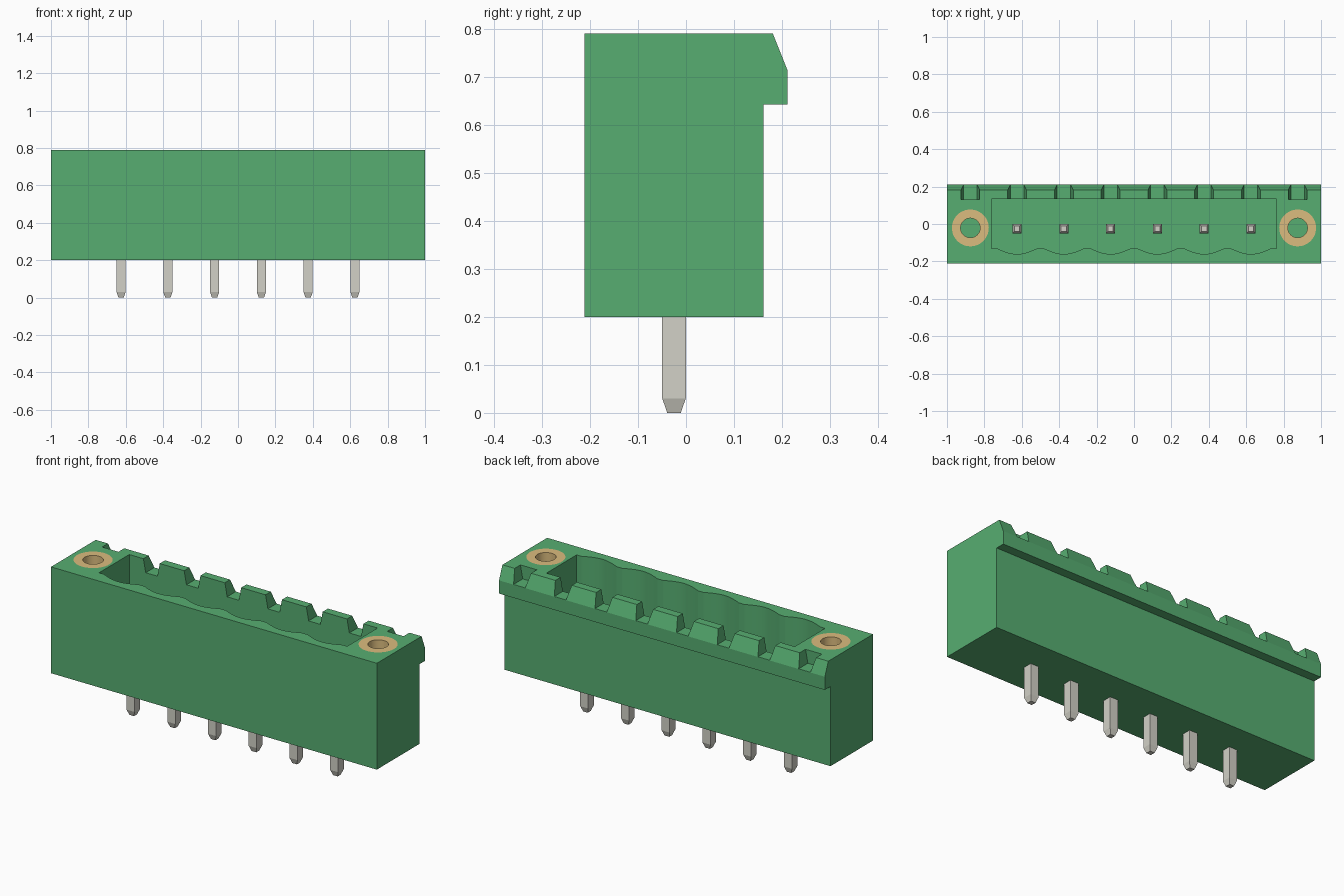
import bpy, bmesh, math

if "Cube" in bpy.data.objects:
    bpy.data.objects.remove(bpy.data.objects["Cube"])

PITCH = 0.25
PIN_X = [(i - 2.5) * PITCH for i in range(6)]
PIN_Y = -0.025
FLANGE_X = (-0.875, 0.875)
BOTTOM, TOP = 0.2, 0.79
FLOOR = 0.36


def material(name, rgb):
    m = bpy.data.materials.new(name)
    m.use_nodes = True
    color = (*rgb, 1.0)
    m.diffuse_color = color
    m.node_tree.nodes["Principled BSDF"].inputs["Base Color"].default_value = color
    return m


GREEN = material("housing green", (0.095, 0.42, 0.166))
SILVER = material("pin metal", (0.645, 0.638, 0.571))
BRASS = material("insert brass", (0.708, 0.504, 0.21))


def loft(name, rings, mat, closed=False):
    """Skin a stack of equal-length point rings; cap the ends or close the loop."""
    bm = bmesh.new()
    loops = [[bm.verts.new(p) for p in ring] for ring in rings]
    n = len(loops[0])
    pairs = list(zip(loops, loops[1:]))
    if closed:
        pairs.append((loops[-1], loops[0]))
    else:
        bm.faces.new(loops[0])
        bm.faces.new(loops[-1])
    for a, b in pairs:
        for i in range(n):
            j = (i + 1) % n
            bm.faces.new((a[i], a[j], b[j], b[i]))
    bmesh.ops.recalc_face_normals(bm, faces=bm.faces)
    mesh = bpy.data.meshes.new(name)
    bm.to_mesh(mesh)
    bm.free()
    mesh.materials.append(mat)
    obj = bpy.data.objects.new(name, mesh)
    bpy.context.collection.objects.link(obj)
    return obj


def circle(x, y, z, r, n=48):
    return [(x + r * math.cos(math.tau * i / n), y + r * math.sin(math.tau * i / n), z)
            for i in range(n)]


def square(x, y, z, h):
    return [(x - h, y - h, z), (x + h, y - h, z), (x + h, y + h, z), (x - h, y + h, z)]


def activate(obj):
    bpy.ops.object.select_all(action='DESELECT')
    obj.select_set(True)
    bpy.context.view_layer.objects.active = obj


def cut(target, cutter):
    cutter.hide_render = True
    mod = target.modifiers.new("cut", 'BOOLEAN')
    mod.operation = 'DIFFERENCE'
    mod.solver = 'EXACT'
    mod.object = cutter
    activate(target)
    bpy.ops.object.modifier_apply(modifier=mod.name)
    bpy.data.objects.remove(cutter)


# Housing: side profile with the latching lip at the back, extruded along x
profile = [(-0.211, BOTTOM), (0.161, BOTTOM), (0.161, 0.642), (0.211, 0.642),
           (0.211, 0.715), (0.181, TOP), (-0.211, TOP)]
housing = loft("housing", [[(x, y, z) for y, z in profile] for x in (-1, 1)], GREEN)

# Plug cavity with a scalloped front wall, one scallop per pin
outline = [(0.762, 0.135), (-0.762, 0.135), (-0.762, -0.13)]
for x in PIN_X:
    for i in range(13):
        t = i / 12 * 2 - 1
        outline.append((x + 0.108 * t, -0.13 - 0.031 * math.cos(t * math.pi / 2)))
outline.append((0.762, -0.13))
cut(housing, loft("cavity_cutter",
                  [[(x, y, z) for x, y in outline] for z in (FLOOR, TOP + 0.1)], GREEN))

# Tapered coding notches along the back edge
for x in PIN_X + list(FLANGE_X):
    section = [(x - 0.036, 0.716), (x + 0.036, 0.716), (x + 0.056, 0.82), (x - 0.056, 0.82)]
    cut(housing, loft("notch_cutter",
                      [[(u, y, z) for u, z in section] for y in (0.13, 0.3)], GREEN))

# Threaded flange inserts set in blind holes
for x, side in zip(FLANGE_X, ("right", "left")):
    cut(housing, loft("flange_cutter",
                      [circle(x, -0.021, z, 0.0985) for z in (0.36, TOP + 0.1)], GREEN))
    insert = loft(side + "_flange_insert",
                  [circle(x, -0.021, z, r) for r, z in
                   ((0.0985, 0.36), (0.0985, TOP), (0.052, TOP), (0.052, 0.36))],
                  BRASS, closed=True)
    activate(insert)
    bpy.ops.object.shade_smooth_by_angle(angle=math.radians(30))

activate(housing)
bpy.ops.object.shade_smooth_by_angle(angle=math.radians(20))

# Square contact pins with tapered tips
for i, x in enumerate(PIN_X):
    loft(f"contact_pin_{i + 1}",
         [square(x, PIN_Y, z, h) for z, h in
          ((0, 0.014), (0.03, 0.0245), (0.55, 0.0245), (0.58, 0.014))], SILVER)
